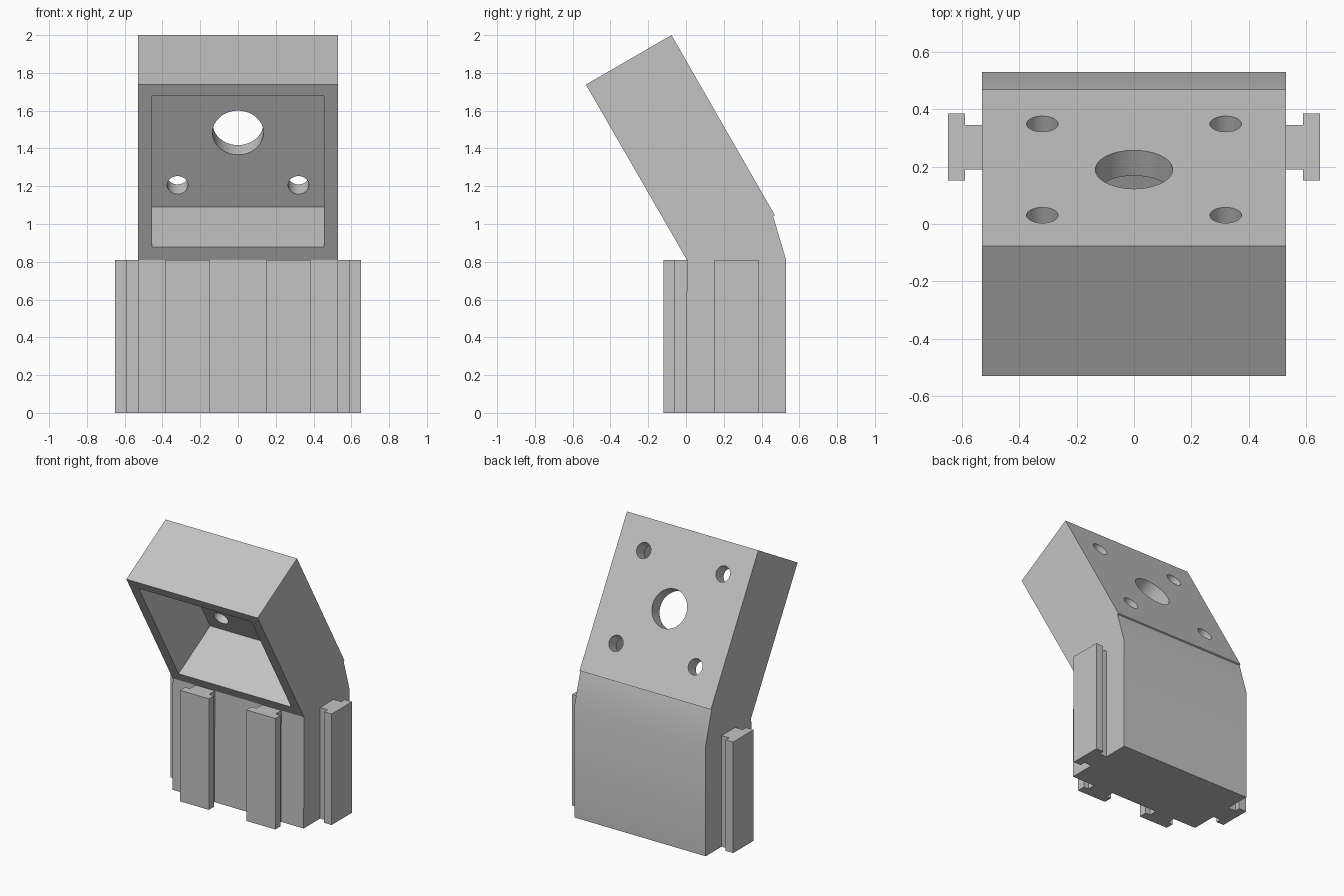
import bpy, bmesh, math
from mathutils import Matrix, Vector

cube = bpy.data.objects.get("Cube")
if cube:
    bpy.data.objects.remove(cube, do_unlink=True)

grey = bpy.data.materials.new("light grey")
grey.use_nodes = True
colour = (0.55, 0.55, 0.55, 1)
grey.diffuse_color = colour
grey.node_tree.nodes["Principled BSDF"].inputs["Base Color"].default_value = colour

HALF_W = 0.53
RAIL_H = 0.81
# Frame of the tilted head: local z runs up the head, local y out of its back
HEAD = Matrix.Translation((0, 0.005, RAIL_H)) @ Matrix.Rotation(math.radians(30), 4, 'X')


def finish(name, bm):
    bmesh.ops.recalc_face_normals(bm, faces=bm.faces)
    mesh = bpy.data.meshes.new(name)
    bm.to_mesh(mesh)
    bm.free()
    mesh.materials.append(grey)
    obj = bpy.data.objects.new(name, mesh)
    bpy.context.collection.objects.link(obj)
    return obj


def prism(name, points, offset):
    """Extrude a closed 3D outline along an offset."""
    bm = bmesh.new()
    face = bm.faces.new([bm.verts.new(p) for p in points])
    out = bmesh.ops.extrude_face_region(bm, geom=[face])
    verts = [v for v in out["geom"] if isinstance(v, bmesh.types.BMVert)]
    bmesh.ops.translate(bm, verts=verts, vec=Vector(offset))
    return finish(name, bm)


def activate(obj):
    bpy.ops.object.select_all(action='DESELECT')
    obj.select_set(True)
    bpy.context.view_layer.objects.active = obj


def cut(target, cutter):
    activate(target)
    mod = target.modifiers.new("cut", 'BOOLEAN')
    mod.operation = 'DIFFERENCE'
    mod.solver = 'EXACT'
    mod.object = cutter
    bpy.ops.object.modifier_apply(modifier=mod.name)
    bpy.data.objects.remove(cutter, do_unlink=True)


# Bent body: upright base, sloped shoulder and tilted head
side = [(0, 0), (0.53, 0), (0.53, RAIL_H), (0.461, 1.042), (0.47, 1.047),
        (-0.077, 2), (-0.53, 1.738), (0.005, RAIL_H)]
body = prism("bent_body", [(-HALF_W, y, z) for y, z in side], (2 * HALF_W, 0, 0))

# Pocket open at the front of the head
bm = bmesh.new()
bmesh.ops.create_cube(bm, size=1, matrix=HEAD @ Matrix.Translation((0, 0.16, 0.54))
                      @ Matrix.Diagonal((0.91, 0.52, 0.92, 1)))
cut(body, finish("pocket_cutter", bm))

# Central bore and four screw holes through the back plate
CENTRE = 0.535
holes = [(0, CENTRE, 0.135)]
holes += [(sx * 0.32, CENTRE + sz * 0.32, 0.055) for sx in (-1, 1) for sz in (-1, 1)]
for x, z, r in holes:
    bm = bmesh.new()
    bmesh.ops.create_cone(bm, cap_ends=True, segments=48, radius1=r, radius2=r, depth=0.3,
                          matrix=HEAD @ Matrix.Translation((x, 0.48, z))
                          @ Matrix.Rotation(math.pi / 2, 4, 'X'))
    cut(body, finish("hole_cutter", bm))

activate(body)
bpy.ops.object.shade_smooth_by_angle(angle=math.radians(20))

# T-shaped rails: half width across, distance outwards from the wall
tee = [(-0.078, -0.01), (0.078, -0.01), (0.078, 0.06), (0.117, 0.06),
       (0.117, 0.12), (-0.117, 0.12), (-0.117, 0.06), (-0.078, 0.06)]
for s, label in ((-1, "right"), (1, "left")):
    prism("front_rail_" + label, [(s * 0.268 + a, -d, 0) for a, d in tee], (0, 0, RAIL_H))
    prism("side_rail_" + label, [(s * (HALF_W + d), 0.268 + a, 0) for a, d in tee], (0, 0, RAIL_H))
